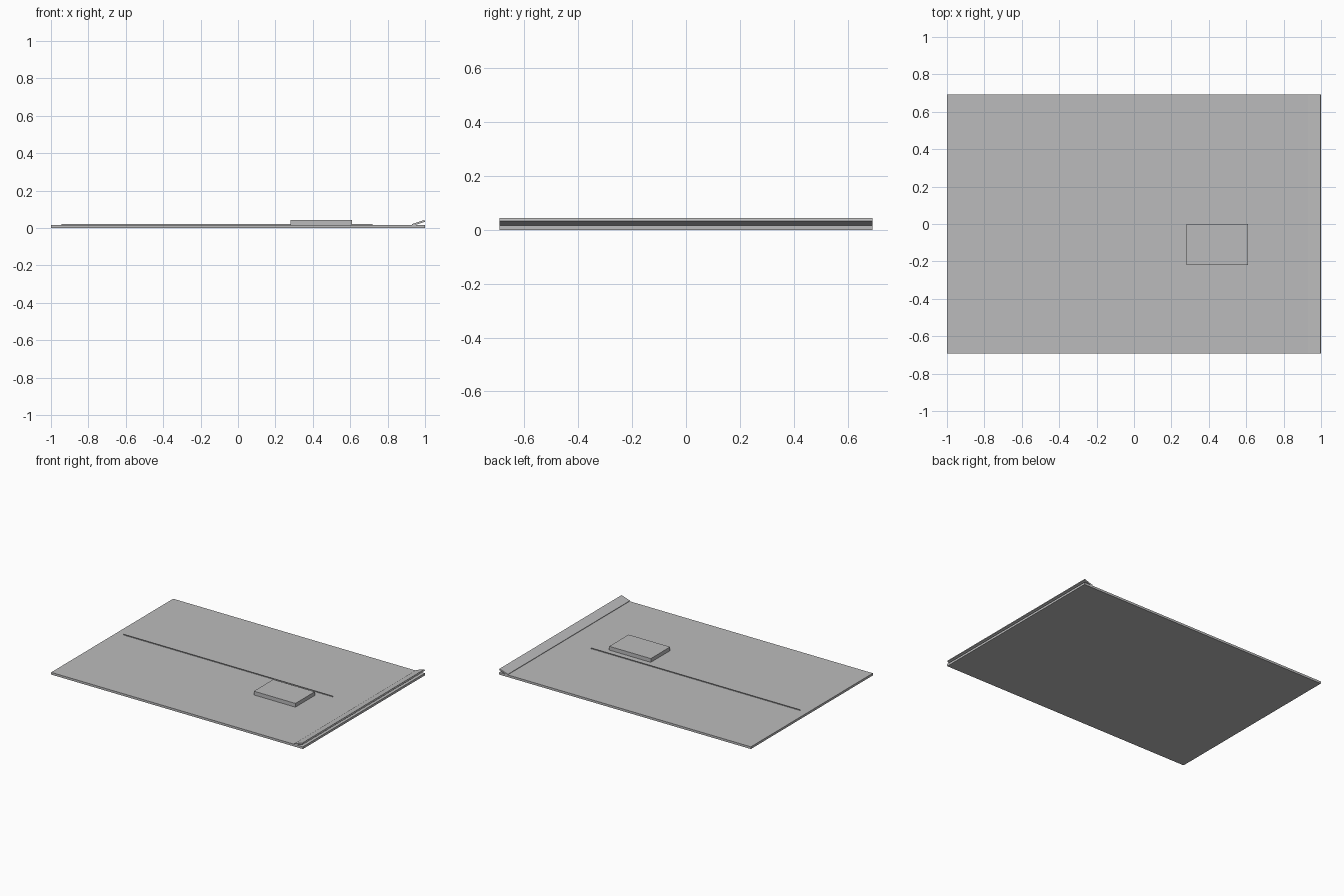
import bpy
import math
from mathutils import Matrix, Vector

cube = bpy.data.objects.get("Cube")
if cube:
    bpy.data.objects.remove(cube, do_unlink=True)

# One plain grey for every part
grey = bpy.data.materials.new("plain_grey")
grey.use_nodes = True
colour = (0.5, 0.5, 0.505, 1.0)
grey.diffuse_color = colour
grey.node_tree.nodes["Principled BSDF"].inputs["Base Color"].default_value = colour


def box(name, low, high, tilt=0.0, pivot=(0, 0, 0)):
    """Box between two corners, tilted about the y axis through the pivot."""
    low, high, pivot = Vector(low), Vector(high), Vector(pivot)
    bpy.ops.mesh.primitive_cube_add(size=1)
    obj = bpy.context.object
    obj.name = name
    turn = Matrix.Translation(pivot) @ Matrix.Rotation(-tilt, 4, "Y") @ Matrix.Translation(-pivot)
    obj.data.transform(turn @ Matrix.Translation((low + high) / 2)
                       @ Matrix.Diagonal((*(high - low), 1)))
    obj.data.materials.append(grey)
    return obj


HALF_DEPTH = 0.692
TOP = 0.016

# Flat slab
box("base_plate", (-1, -HALF_DEPTH, 0), (1, HALF_DEPTH, TOP))

# Raised block on the slab
box("raised_block", (0.28, -0.22, TOP), (0.61, 0, 0.043))

# Thin upright rib along the length
box("thin_rib", (-0.945, 0.049, TOP), (0.72, 0.051, 0.022))

# Tilted lip rising towards the +x edge, hinged at its lower outer corner
box("tilted_lip", (0.93, -HALF_DEPTH, 0.0335), (1, HALF_DEPTH, 0.0435),
    math.radians(18.5), (1, 0, 0.0335))
